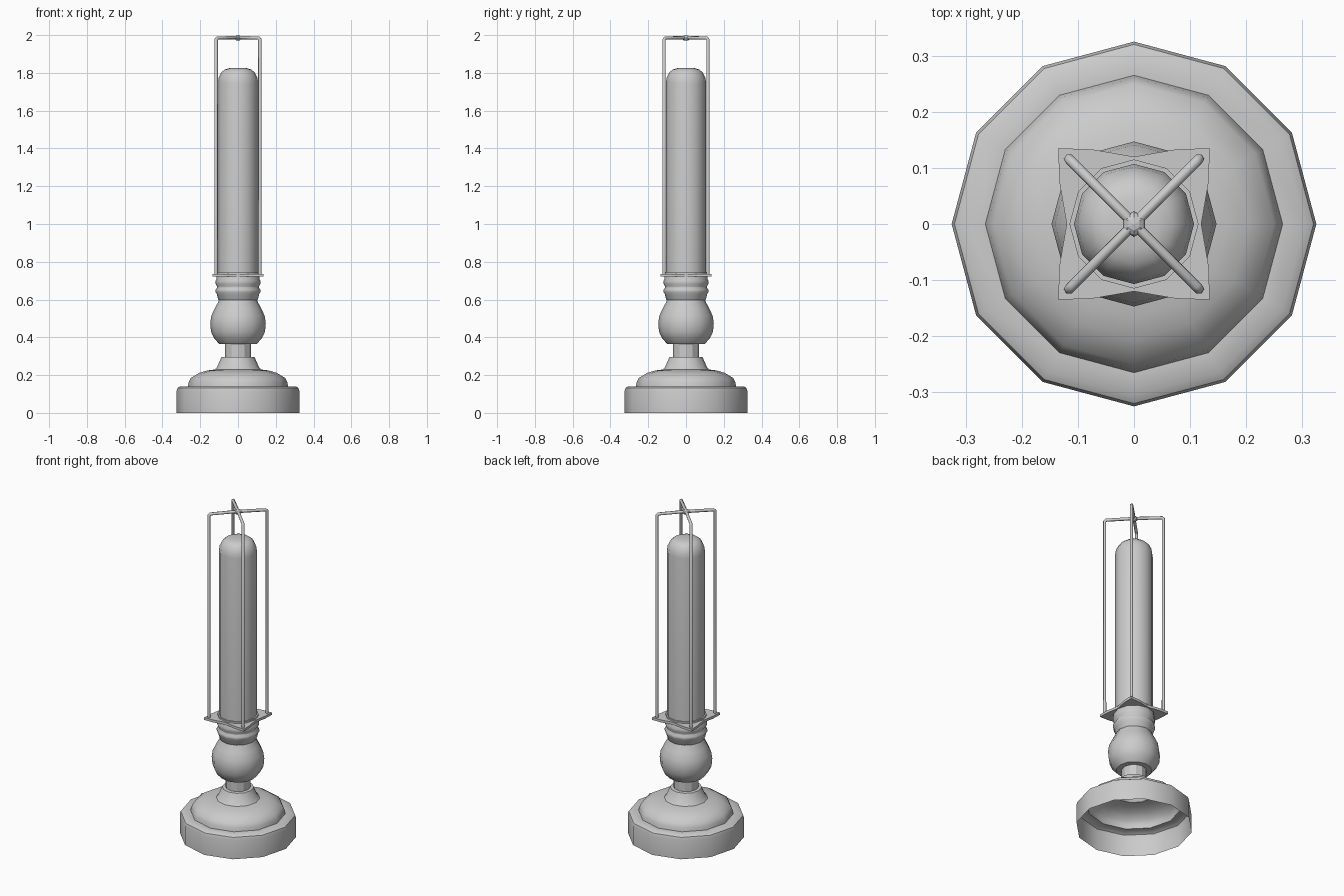
import bpy, bmesh
from math import cos, sin, pi, radians

if "Cube" in bpy.data.objects:
    bpy.data.objects.remove(bpy.data.objects["Cube"])

SIDES = 12


def finish(name, bm, smooth=40):
    me = bpy.data.meshes.new(name)
    bm.to_mesh(me)
    bm.free()
    ob = bpy.data.objects.new(name, me)
    bpy.context.collection.objects.link(ob)
    if smooth:
        bpy.ops.object.select_all(action='DESELECT')
        ob.select_set(True)
        bpy.context.view_layer.objects.active = ob
        bpy.ops.object.shade_smooth_by_angle(angle=radians(smooth))
    return ob


def lathe(name, profile, cap_top=False, smooth=40):
    """Turn an (r, z) profile, listed bottom to top, around z."""
    bm = bmesh.new()
    rings = [[bm.verts.new((r * cos(2 * pi * i / SIDES), r * sin(2 * pi * i / SIDES), z))
              for i in range(SIDES)] for r, z in profile]
    for a, b in zip(rings, rings[1:]):
        for i in range(SIDES):
            j = (i + 1) % SIDES
            bm.faces.new((a[i], a[j], b[j], b[i]))
    if cap_top:
        bm.faces.new(rings[-1])
    return finish(name, bm, smooth)


# Hollow base, open underneath
lathe("base_rim", [(.325, 0), (.325, .115), (.32, .132), (.305, .141), (.265, .141)])
lathe("base_dome", [(.265, .141), (.261, .162), (.25, .185), (.205, .212), (.165, .224), (.122, .23)])

# Turned stem
lathe("stem_foot", [(.122, .23), (.112, .24), (.088, .295), (.07, .297)])
lathe("stem_neck", [(.07, .295), (.07, .366)], smooth=0)
lathe("stem_ball", [(.065, .365), (.10, .366), (.127, .395), (.143, .43), (.147, .475),
                    (.141, .515), (.122, .555), (.106, .585), (.10, .60)])
lathe("collar", [(.10, .595), (.106, .602), (.112, .628), (.119, .64), (.119, .652),
                 (.111, .662), (.111, .67), (.118, .682), (.118, .70), (.115, .706),
                 (.115, .745), (.105, .745)])

# Square plate with sides dipping inward
bm = bmesh.new()
side = [(.135, -.135), (.133, -.075), (.12, 0), (.133, .075)]
outline = [(x * cos(a) - y * sin(a), x * sin(a) + y * cos(a))
           for a in (0, pi / 2, pi, 3 * pi / 2) for x, y in side]
plate = bm.faces.new([bm.verts.new((x, y, .721)) for x, y in outline])
ext = bmesh.ops.extrude_face_region(bm, geom=[plate])
bmesh.ops.translate(bm, vec=(0, 0, .015),
                    verts=[v for v in ext["geom"] if isinstance(v, bmesh.types.BMVert)])
if len(bm.faces) == len(outline) + 1:
    bm.faces.new([v for v in bm.verts if v.co.z < .725])
bmesh.ops.recalc_face_normals(bm, faces=bm.faces[:])
finish("square_plate", bm, smooth=0)

# Tall round-topped tube
lathe("tube", [(.107, .70), (.107, 1.745), (.102, 1.775), (.088, 1.803),
               (.07, 1.818), (.045, 1.825)], cap_top=True)

# Four cage rods bent over to the centre
for n, (sx, sy) in enumerate([(1, 1), (-1, 1), (-1, -1), (1, -1)]):
    cu = bpy.data.curves.new("rod_path", 'CURVE')
    cu.dimensions = '3D'
    cu.bevel_depth = .0095
    cu.bevel_resolution = 1
    cu.use_fill_caps = True
    sp = cu.splines.new('POLY')
    path = [(.116, .725), (.116, 1.976), (.110, 1.984), (0, 1.987)]
    sp.points.add(len(path) - 1)
    for p, (d, z) in zip(sp.points, path):
        p.co = (sx * d, sy * d, z, 1)
    rod = bpy.data.objects.new(f"cage_rod_{n + 1}", cu)
    bpy.context.collection.objects.link(rod)
    bpy.ops.object.select_all(action='DESELECT')
    rod.select_set(True)
    bpy.context.view_layer.objects.active = rod
    bpy.ops.object.convert(target='MESH')
    bpy.ops.object.shade_smooth_by_angle(angle=radians(65))

# Small knob where the rods meet
bm = bmesh.new()
bmesh.ops.create_uvsphere(bm, u_segments=6, v_segments=6, radius=.023)
bmesh.ops.scale(bm, vec=(1, 1, .65), verts=bm.verts[:])
bmesh.ops.translate(bm, vec=(0, 0, 1.985), verts=bm.verts[:])
finish("top_knob", bm, smooth=0)
